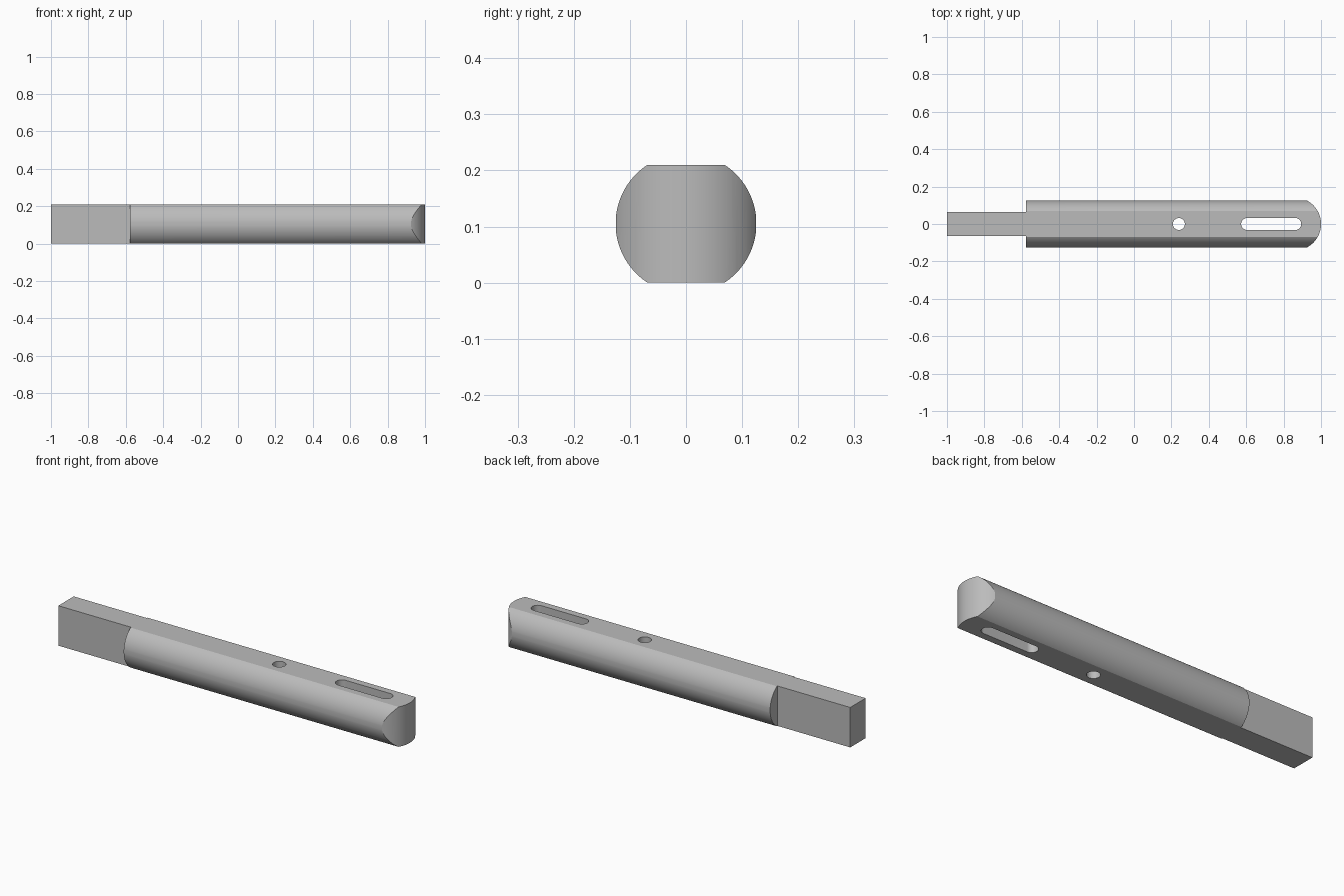
import bpy, bmesh, math

cube = bpy.data.objects.get("Cube")
if cube:
    bpy.data.objects.remove(cube, do_unlink=True)

HEIGHT, RADIUS = 0.21, 0.125
TANG_HALF, SHOULDER_X = 0.064, -0.577
NOSE_RADIUS = 0.142


def arc(cx, radius, start, end, steps):
    """Points along a plan-view arc centred on the x axis."""
    return [(cx + radius * math.cos(start + (end - start) * i / steps),
             radius * math.sin(start + (end - start) * i / steps))
            for i in range(steps + 1)]


def prism(name, outline, z0, z1):
    """Extrude a plan outline between two heights."""
    bm = bmesh.new()
    face = bm.faces.new([bm.verts.new((x, y, z0)) for x, y in outline])
    top = bmesh.ops.extrude_face_region(bm, geom=[face])["geom"]
    bmesh.ops.translate(bm, vec=(0, 0, z1 - z0),
                        verts=[v for v in top if isinstance(v, bmesh.types.BMVert)])
    bmesh.ops.recalc_face_normals(bm, faces=bm.faces)
    mesh = bpy.data.meshes.new(name)
    bm.to_mesh(mesh)
    bm.free()
    obj = bpy.data.objects.new(name, mesh)
    bpy.context.collection.objects.link(obj)
    return obj


def cut(target, cutter, operation):
    """Apply a boolean and discard the cutter."""
    mod = target.modifiers.new("cut", 'BOOLEAN')
    mod.operation, mod.solver, mod.object = operation, 'EXACT', cutter
    bpy.ops.object.select_all(action='DESELECT')
    bpy.context.view_layer.objects.active = target
    target.select_set(True)
    bpy.ops.object.modifier_apply(modifier=mod.name)
    bpy.data.objects.remove(cutter, do_unlink=True)


# Plan outline: narrow tang, square shoulder, rounded nose
sweep = math.asin(RADIUS / NOSE_RADIUS)
outline = [(-1, TANG_HALF), (-1, -TANG_HALF),
           (SHOULDER_X, -TANG_HALF), (SHOULDER_X, -RADIUS)]
outline += arc(1 - NOSE_RADIUS, NOSE_RADIUS, -sweep, sweep, 32)
outline += [(SHOULDER_X, RADIUS), (SHOULDER_X, TANG_HALF)]
shaft = prism("shaft", outline, 0, HEIGHT)

# Round the flanks with a lengthwise cylinder
bpy.ops.mesh.primitive_cylinder_add(vertices=96, radius=RADIUS + 0.0005, depth=2.4,
                                    location=(0, 0, HEIGHT / 2),
                                    rotation=(0, math.pi / 2, 0))
cut(shaft, bpy.context.object, 'INTERSECT')

# Pin hole and long slot through the flats
hole = arc(0.24, 0.032, 0, math.tau, 40)[:-1]
cut(shaft, prism("hole_cutter", hole, -0.1, 0.4), 'DIFFERENCE')
half = math.pi / 2
slot = arc(0.862, 0.032, -half, half, 20) + arc(0.605, 0.032, half, 3 * half, 20)
cut(shaft, prism("slot_cutter", slot, -0.1, 0.4), 'DIFFERENCE')

# Plain grey metal
grey = bpy.data.materials.new("grey_metal")
grey.use_nodes = True
colour = (0.5, 0.5, 0.5, 1)
grey.diffuse_color = colour
grey.node_tree.nodes["Principled BSDF"].inputs["Base Color"].default_value = colour
shaft.data.materials.clear()
shaft.data.materials.append(grey)
for poly in shaft.data.polygons:
    poly.material_index = 0

bpy.ops.object.select_all(action='DESELECT')
shaft.select_set(True)
bpy.context.view_layer.objects.active = shaft
bpy.ops.object.shade_smooth_by_angle(angle=math.radians(25))
